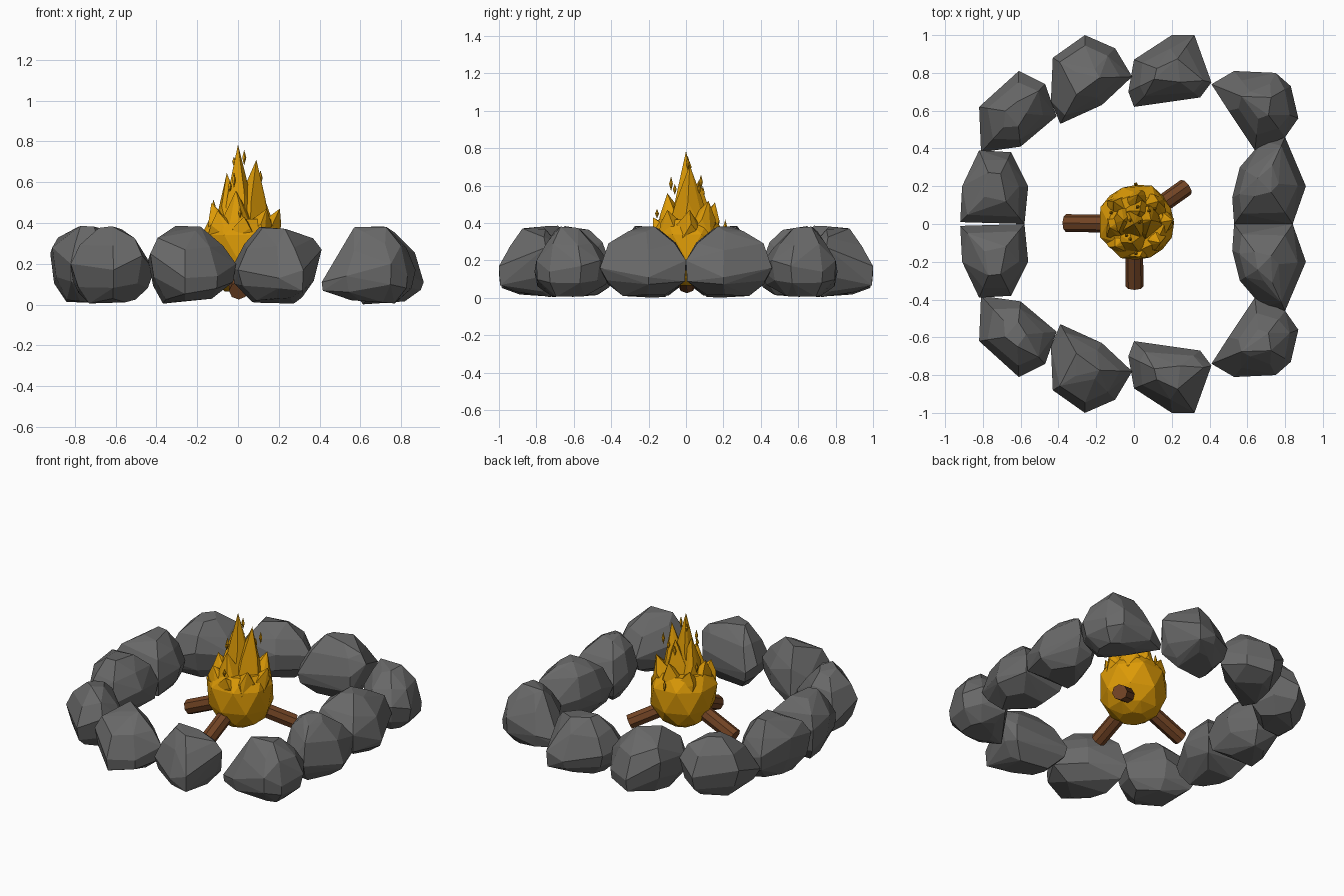
import bpy
import bmesh
import math
import random
from mathutils import Vector

start_cube = bpy.data.objects.get("Cube")
if start_cube:
    bpy.data.objects.remove(start_cube, do_unlink=True)


def material(name, colour):
    mat = bpy.data.materials.new(name)
    mat.use_nodes = True
    mat.diffuse_color = (*colour, 1)
    mat.node_tree.nodes["Principled BSDF"].inputs["Base Color"].default_value = (*colour, 1)
    return mat


STONE = material("grey stone", (0.14, 0.14, 0.14))
FLAME = material("golden flame", (0.71, 0.32, 0.002))
WOOD = material("brown wood", (0.17, 0.058, 0.018))


def finish(bm, name, mat):
    """Turn a bmesh into a flat-shaded object."""
    bmesh.ops.recalc_face_normals(bm, faces=bm.faces[:])
    mesh = bpy.data.meshes.new(name)
    bm.to_mesh(mesh)
    bm.free()
    mesh.materials.append(mat)
    obj = bpy.data.objects.new(name, mesh)
    bpy.context.collection.objects.link(obj)
    return obj


def add_hull(bm, points):
    """Add the convex hull of some points to a bmesh."""
    verts = [bm.verts.new(p) for p in points]
    bmesh.ops.convex_hull(bm, input=verts)
    loose = [v for v in verts if v.is_valid and not v.link_faces]
    bmesh.ops.delete(bm, geom=loose, context='VERTS')


def ring(centre, radius, sides, turn=0.0, wobble=0.0, rng=random):
    """Level ring of points around a centre."""
    points = []
    for i in range(sides):
        a = turn + math.tau * i / sides
        r = radius * (1 + rng.uniform(-wobble, wobble))
        points.append(centre + Vector((r * math.cos(a), r * math.sin(a), 0)))
    return points


# Stone ring: each stone is given by its widest outline
OUTLINES = {
    "side_stone_right": [(-.92, .01, .25), (-.91, .2, .28), (-.82, .39, .2),
                         (-.65, .38, .15), (-.56, .2, .2), (-.58, 0, .18)],
    "corner_stone_right": [(-.81, .38, .12), (-.82, .62, .2), (-.61, .81, .17),
                           (-.47, .74, .24), (-.41, .57, .17), (-.6, .41, .2)],
    "end_stone_right": [(-.39, .53, .13), (-.44, .65, .22), (-.43, .88, .25), (-.26, 1, .13),
                        (-.1, .93, .14), (-.01, .78, .2), (-.17, .63, .22)],
    "end_stone_left": [(0, .62, .15), (-.03, .7, .18), (0, .87, .17), (.2, 1, .13),
                       (.32, 1, .17), (.41, .75, .27), (.35, .67, .2)],
    "corner_stone_left": [(.41, .74, .11), (.53, .81, .14), (.75, .8, .2), (.83, .73, .14),
                          (.87, .56, .17), (.8, .46, .2), (.64, .39, .16), (.5, .6, .22)],
    "side_stone_left": [(.53, 0, .16), (.52, .14, .2), (.56, .3, .18), (.68, .44, .14),
                        (.8, .46, .16), (.91, .2, .11), (.84, 0, .2)],
}
# Inner layers: share of the outline, share of the way up or down, limit height
LAYERS = [(.73, .64, .37), (.32, 1, .376), (.9, .55, .025), (.52, 1, .025)]


def stone(name, outline, side, seed):
    rng = random.Random(seed)
    rim = [Vector(p) for p in outline]
    middle = sum(rim, Vector()) / len(rim)
    points = list(rim)
    for share, rise, limit in LAYERS:
        for p in rim:
            q = middle.lerp(p, share + rng.uniform(-.09, .09))
            q.z = p.z + (limit - p.z) * rise + rng.uniform(-.026, .01)
            points.append(q)
    bm = bmesh.new()
    add_hull(bm, [(p.x, p.y * side, max(p.z, 0)) for p in points])
    bmesh.ops.dissolve_limit(bm, angle_limit=math.radians(7),
                             verts=bm.verts[:], edges=bm.edges[:])
    finish(bm, name, STONE)


for seed, (label, outline) in enumerate(OUTLINES.items()):
    for place, side in (("back", 1), ("front", -1)):
        stone(place + "_" + label, outline, side, seed)


# Logs leaning up into the fire
def log(name, end):
    foot = Vector(end)
    outward = Vector((foot.x, foot.y, 0)).normalized()
    head = foot - outward * .34 + Vector((0, 0, .15))
    axis = head - foot
    bm = bmesh.new()
    bmesh.ops.create_cone(bm, cap_ends=True, segments=8, radius1=.047,
                          radius2=.047, depth=axis.length)
    obj = finish(bm, name, WOOD)
    obj.location = (foot + head) / 2
    obj.rotation_mode = 'QUATERNION'
    obj.rotation_quaternion = axis.to_track_quat('Z', 'Y')


log("right_log", (-.36, .005, .068))
log("front_log", (.003, -.33, .068))
log("back_left_log", (.275, .195, .068))

# Faceted barrel at the foot of the fire
rng = random.Random(4)
heart = Vector((.012, .008, 0))
bowl = []
for i, (height, radius) in enumerate([(.065, .08), (.11, .15), (.2, .195), (.34, .205), (.42, .15)]):
    bowl += ring(heart + Vector((0, 0, height)), radius, 8, i * .39, .04, rng)
bm = bmesh.new()
add_hull(bm, bowl)
finish(bm, "flame_bowl", FLAME)

# Broad pointed tongues: tip position and width of the root
TONGUES = [
    (0, 0, .785, .11), (.09, .02, .71, .12), (-.055, .02, .645, .11), (-.01, -.1, .56, .12),
    (.03, .07, .63, .12), (-.13, -.02, .5, .11), (.205, .02, .47, .1), (.02, .155, .51, .11),
    (.03, -.175, .43, .1), (.14, -.1, .47, .11), (-.11, .12, .47, .11),
    (-.1, -.12, .46, .11), (.13, .12, .52, .11),
]
bm = bmesh.new()
for i, (x, y, z, width) in enumerate(TONGUES):
    tip = Vector((x, y, z))
    root = Vector((x * .5 + .005, y * .5, .32))
    waist = root.lerp(tip, .5)
    points = [tip] + ring(root, width, 5, i, .06, rng) + ring(waist, width * .58, 4, i + .5, .1, rng)
    add_hull(bm, points)
finish(bm, "flame_tongues", FLAME)

# Small sparks floating around the tongues
SPARKS = [
    (-.12, .06, .48), (-.04, -.06, .58), (.03, .01, .72), (.11, .08, .62), (.01, -.155, .45),
    (-.02, -.08, .61), (.02, .09, .56), (.08, .07, .58), (-.02, .02, .7), (.01, .21, .38),
]
bm = bmesh.new()
for x, y, z in SPARKS:
    centre = Vector((x, y, z))
    tall = Vector((0, 0, rng.uniform(.025, .04)))
    add_hull(bm, [centre + tall, centre - tall] + ring(centre, .011, 5))
finish(bm, "flame_sparks", FLAME)
